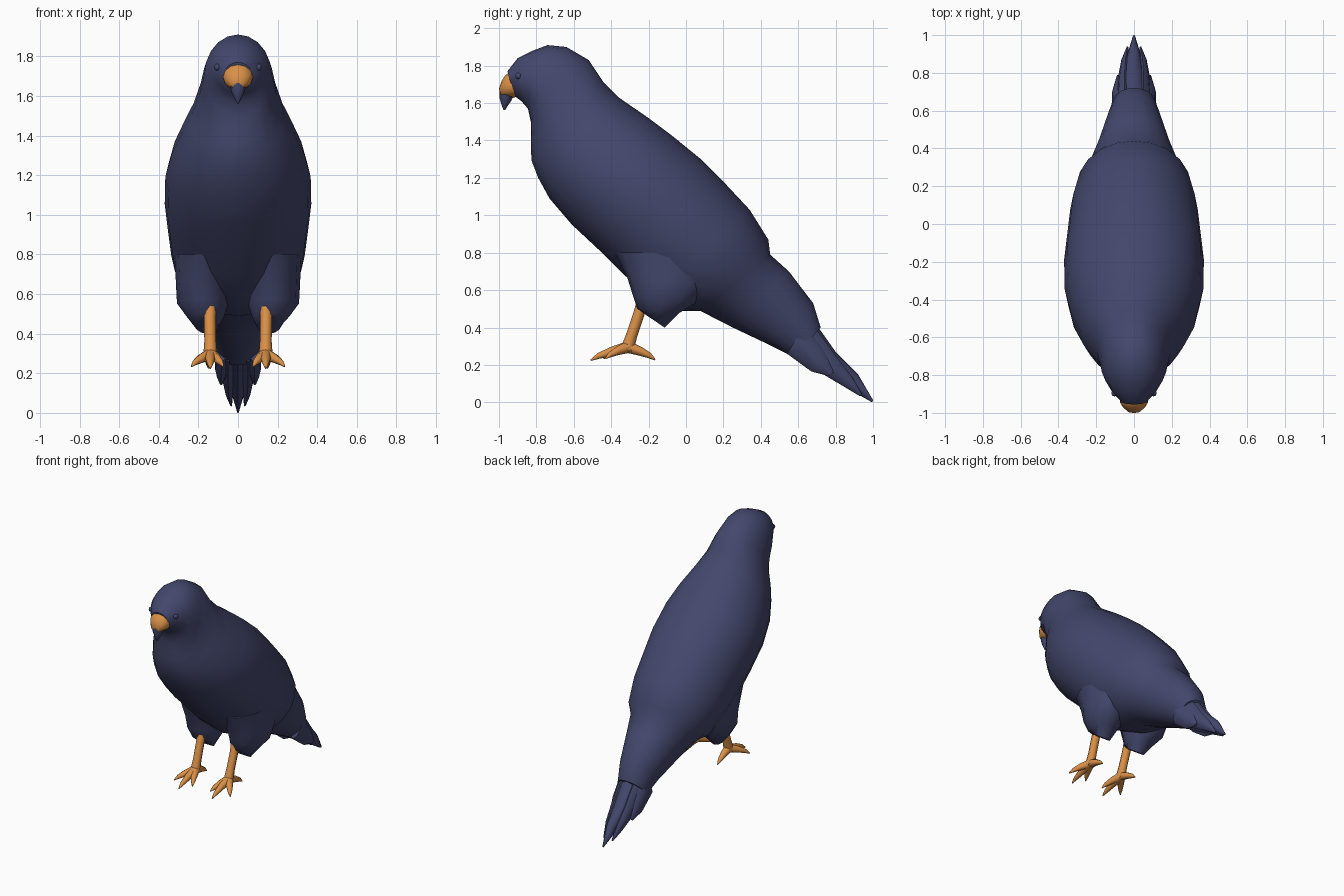
import bpy, bmesh, math
from mathutils import Vector

if "Cube" in bpy.data.objects:
    bpy.data.objects.remove(bpy.data.objects["Cube"])


def material(name, rgb):
    m = bpy.data.materials.new(name)
    m.diffuse_color = (*rgb, 1)
    m.use_nodes = True
    m.node_tree.nodes["Principled BSDF"].inputs["Base Color"].default_value = m.diffuse_color
    return m


PLUMAGE = material("dark blue plumage", (0.057, 0.063, 0.15))
ORANGE = material("orange skin", (0.70, 0.28, 0.065))


def finish(name, bm, mat, angle=50):
    bmesh.ops.recalc_face_normals(bm, faces=bm.faces)
    me = bpy.data.meshes.new(name)
    bm.to_mesh(me)
    bm.free()
    me.materials.append(mat)
    for p in me.polygons:
        p.use_smooth = True
    me.set_sharp_from_angle(angle=math.radians(angle))
    ob = bpy.data.objects.new(name, me)
    bpy.context.collection.objects.link(ob)
    return ob


def skin(bm, rings):
    """Join equal rings of points into a closed tube."""
    vs = [[bm.verts.new(p) for p in r] for r in rings]
    n = len(vs[0])
    for a, b in zip(vs, vs[1:]):
        for i in range(n):
            bm.faces.new((a[i], a[(i + 1) % n], b[(i + 1) % n], b[i]))
    bm.faces.new(vs[0])
    bm.faces.new(vs[-1])


def loft(bm, sections, n=16):
    """Section: top y,z, bottom y,z, half width, centre x. Each becomes an ellipse."""
    rings = []
    for ty, tz, by, bz, w, x in sections:
        top, bot = Vector((x, ty, tz)), Vector((x, by, bz))
        c, up = (top + bot) / 2, (top - bot) / 2
        rings.append([c + up * math.cos(t) + Vector((w * math.sin(t), 0, 0))
                      for t in (2 * math.pi * i / n for i in range(n))])
    skin(bm, rings)


def tube(bm, path, n=8):
    """Path of (point, radius) with round cross-sections."""
    rings = []
    d = Vector(path[-1][0]) - Vector(path[0][0])
    q = d.to_track_quat('Z', 'Y')
    for p, r in path:
        rings.append([Vector(p) + q @ Vector((r * math.cos(t), r * math.sin(t), 0))
                      for t in (2 * math.pi * i / n for i in range(n))])
    skin(bm, rings)


# body with head, back and rump
bm = bmesh.new()
loft(bm, [(*s, 0) for s in [
    (-.955, 1.77, -.92, 1.64, .07), (-.90, 1.84, -.88, 1.61, .115),
    (-.82, 1.88, -.845, 1.57, .15), (-.74, 1.91, -.83, 1.50, .17),
    (-.64, 1.90, -.83, 1.43, .18), (-.52, 1.83, -.83, 1.36, .197),
    (-.44, 1.71, -.825, 1.29, .235), (-.36, 1.63, -.79, 1.20, .28),
    (-.20, 1.52, -.73, 1.09, .335), (-.08, 1.43, -.61, .95, .367),
    (.08, 1.30, -.46, .81, .37), (.20, 1.18, -.33, .68, .355),
    (.34, 1.03, -.18, .56, .337), (.44, .87, -.03, .49, .30),
    (.45, .79, .08, .487, .25), (.55, .70, .25, .40, .195),
    (.68, .53, .44, .31, .14), (.72, .40, .58, .24, .11)]], 20)
finish("body", bm, PLUMAGE)

# tail feathers, stepped towards the middle one
bm = bmesh.new()
loft(bm, [(.68, .44, .55, .27, .09, 0), (.80, .27, .74, .155, .06, 0),
          (.92, .15, .88, .065, .035, 0), (1.0, .012, .995, .0, .005, 0)], 8)
for s in (-1, 1):
    loft(bm, [(.67, .43, .55, .26, .05, .05 * s), (.80, .25, .75, .14, .035, .05 * s),
              (.88, .15, .86, .075, .022, .045 * s), (.94, .045, .93, .033, .005, .035 * s)], 8)
    loft(bm, [(.64, .42, .54, .26, .04, .08 * s), (.74, .27, .67, .165, .03, .085 * s),
              (.79, .16, .765, .14, .008, .085 * s)], 8)
finish("tail_feathers", bm, PLUMAGE)

# beak and its hooked dark tip
bm = bmesh.new()
loft(bm, [(-.94, 1.765, -.91, 1.632, .076, 0), (-.965, 1.75, -.925, 1.628, .074, 0),
          (-.985, 1.72, -.945, 1.63, .062, 0), (-1.0, 1.675, -.985, 1.635, .032, 0)], 12)
finish("beak", bm, ORANGE)
bm = bmesh.new()
loft(bm, [(-.998, 1.665, -.92, 1.645, .042, 0), (-.998, 1.635, -.935, 1.61, .036, 0),
          (-.99, 1.60, -.95, 1.59, .022, 0), (-.977, 1.565, -.967, 1.562, .005, 0)], 10)
finish("beak_tip", bm, PLUMAGE)

for s, side in ((-1, "left"), (1, "right")):
    # feathered thigh
    bm = bmesh.new()
    loft(bm, [(.20, .80, -.38, .80, .15, .17 * s), (.13, .62, -.315, .67, .138, .175 * s),
              (.05, .53, -.285, .575, .13, .178 * s), (-.04, .475, -.26, .50, .095, .165 * s),
              (-.115, .40, -.225, .475, .06, .155 * s)], 12)
    finish(side + "_thigh", bm, PLUMAGE)

    # leg and four toes
    bm = bmesh.new()
    tube(bm, [((.14 * s, -.225, .56), .032), ((.142 * s, -.25, .48), .03),
              ((.14 * s, -.29, .36), .03), ((.14 * s, -.315, .28), .036)])
    for tx, ty, tz in ((.14, -.51, .225), (.075, -.44, .235), (.235, -.43, .235), (.15, -.165, .228)):
        a, b = Vector((.14, -.31, .295)), Vector((tx, ty, tz))
        path = [(a, .032), (a.lerp(b, .45) + Vector((0, 0, .008)), .024),
                (a.lerp(b, .8) + Vector((0, 0, .008)), .015), (b, .004)]
        tube(bm, [((p.x * s, p.y, p.z), r) for p, r in path])
    finish(side + "_foot", bm, ORANGE)

    # eye bump
    bm = bmesh.new()
    bmesh.ops.create_uvsphere(bm, u_segments=10, v_segments=6, radius=.018)
    bmesh.ops.translate(bm, verts=bm.verts, vec=(.103 * s, -.895, 1.745))
    finish(side + "_eye", bm, PLUMAGE)
